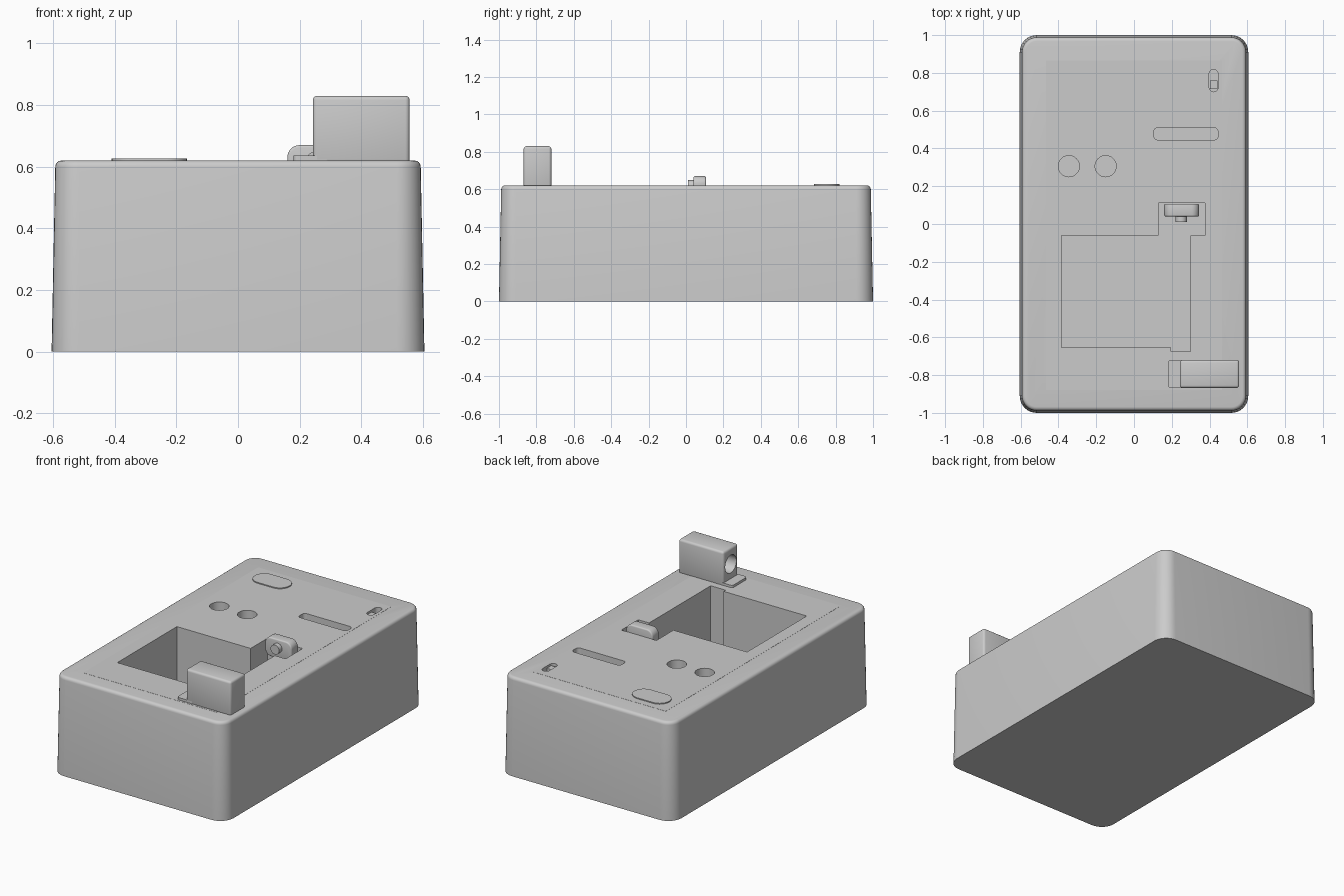
import bpy
import bmesh
import math

if "Cube" in bpy.data.objects:
    bpy.data.objects.remove(bpy.data.objects["Cube"], do_unlink=True)

# One plain grey for the whole casing
GREY = (0.6, 0.6, 0.6, 1.0)
grey = bpy.data.materials.new("plain grey")
grey.use_nodes = True
grey.diffuse_color = GREY
grey.node_tree.nodes["Principled BSDF"].inputs["Base Color"].default_value = GREY

TOP = 0.62


def outline(x0, x1, y0, y1, r, steps=8):
    """Counter-clockwise rounded rectangle."""
    if r <= 0:
        return [(x0, y0), (x1, y0), (x1, y1), (x0, y1)]
    corners = [(x1 - r, y1 - r), (x0 + r, y1 - r), (x0 + r, y0 + r), (x1 - r, y0 + r)]
    pts = []
    for q, (cx, cy) in enumerate(corners):
        for i in range(steps + 1):
            a = math.pi / 2 * (q + i / steps)
            pts.append((cx + r * math.cos(a), cy + r * math.sin(a)))
    return pts


def loft(name, rings, to_xyz=lambda u, v, w: (u, v, w)):
    """Skin stacked outlines, given as (level, points), into a closed solid."""
    bm = bmesh.new()
    loops = [[bm.verts.new(to_xyz(u, v, w)) for u, v in pts] for w, pts in rings]
    for low, high in zip(loops, loops[1:]):
        for i in range(len(low)):
            j = (i + 1) % len(low)
            bm.faces.new((low[i], low[j], high[j], high[i]))
    bm.faces.new(loops[0][::-1])
    bm.faces.new(loops[-1])
    bmesh.ops.remove_doubles(bm, verts=bm.verts, dist=1e-5)
    bmesh.ops.recalc_face_normals(bm, faces=bm.faces)
    mesh = bpy.data.meshes.new(name)
    bm.to_mesh(mesh)
    bm.free()
    obj = bpy.data.objects.new(name, mesh)
    bpy.context.collection.objects.link(obj)
    mesh.materials.append(grey)
    return obj


def block(name, x0, x1, y0, y1, z0, z1, r=0.0, **kw):
    pts = outline(x0, x1, y0, y1, r)
    return loft(name, [(z0, pts), (z1, pts)], **kw)


def select(obj):
    bpy.ops.object.select_all(action="DESELECT")
    obj.select_set(True)
    bpy.context.view_layer.objects.active = obj


def apply_all(obj):
    select(obj)
    for m in list(obj.modifiers):
        bpy.ops.object.modifier_apply(modifier=m.name)


def bevel(obj, width):
    m = obj.modifiers.new("edge", "BEVEL")
    m.width, m.segments, m.limit_method = width, 3, "ANGLE"
    apply_all(obj)


def cut(obj, cutters):
    for c in cutters:
        c.hide_render = True
        m = obj.modifiers.new("cut", "BOOLEAN")
        m.operation, m.solver, m.object = "DIFFERENCE", "EXACT", c
    apply_all(obj)


# Tapered case with a rounded top rim
def case_ring(inset):
    w, d = 0.605 - inset, 1.0 - inset
    return outline(-w, w, -d, d, 0.09 - inset)


R = 0.02
rings = [(0, case_ring(0))]
for i in range(5):
    a = math.pi / 2 * i / 4
    rings.append((TOP - R + R * math.sin(a), case_ring(0.012 + R * (1 - math.cos(a)))))
case = loft("case", rings)

# Face panel, barely proud of the case
panel = block("face_panel", -0.465, 0.465, -0.88, 0.865, TOP - 0.01, TOP + 0.0008)

# Openings: deep well, two sockets, long slot, switch slot
well = [(-0.385, -0.655), (0.195, -0.655), (0.195, -0.675), (0.30, -0.675), (0.30, -0.06),
        (0.375, -0.06), (0.375, 0.11), (0.13, 0.11), (0.13, -0.06), (-0.385, -0.06)]
cutters = [loft("well_cutter", [(0.12, well), (0.8, well)])]
for x in (-0.345, -0.15):
    cutters.append(block("socket_cutter", x - 0.056, x + 0.056, 0.25, 0.362, TOP - 0.06, 0.8, 0.056))
cutters.append(block("slot_cutter", 0.105, 0.445, 0.445, 0.51, TOP - 0.06, 0.8, 0.022))
cutters.append(block("switch_cutter", 0.398, 0.445, 0.70, 0.818, TOP - 0.05, 0.8, 0.0234))
for target in (case, panel):
    cut(target, cutters)

# Small slider inside the switch slot
slider = block("switch_slider", 0.402, 0.441, 0.715, 0.76, TOP - 0.055, TOP - 0.01)

# Raised oval button
button = block("oval_button", -0.41, -0.166, 0.685, 0.82, TOP - 0.01, TOP + 0.007, 0.067)

# Pivot tab with its pin, standing in the well notch
upright = dict(to_xyz=lambda u, v, w: (u, w, v))
tab = block("pivot_tab", 0.16, 0.345, 0.55, 0.67, 0.04, 0.107, 0.04, **upright)
bevel(tab, 0.008)
pin = block("pivot_pin", 0.22, 0.28, 0.588, 0.648, 0.01, 0.05, 0.03, **upright)

# Connector block with a round bore in its side, and its foot plate
plug = block("connector_block", 0.243, 0.557, -0.868, -0.72, TOP - 0.01, 0.83)
bevel(plug, 0.014)
bore = block("bore_cutter", -0.85, -0.738, 0.672, 0.784, 0.1, 0.48, 0.056,
             to_xyz=lambda u, v, w: (w, u, v))
cut(plug, [bore])
foot = block("connector_foot", 0.18, 0.30, -0.868, -0.72, TOP - 0.01, TOP + 0.016, 0.014)

for c in cutters + [bore]:
    bpy.data.objects.remove(c, do_unlink=True)

for obj in (case, panel, slider, button, tab, pin, plug, foot):
    select(obj)
    bpy.ops.object.shade_smooth_by_angle(angle=math.radians(35))
